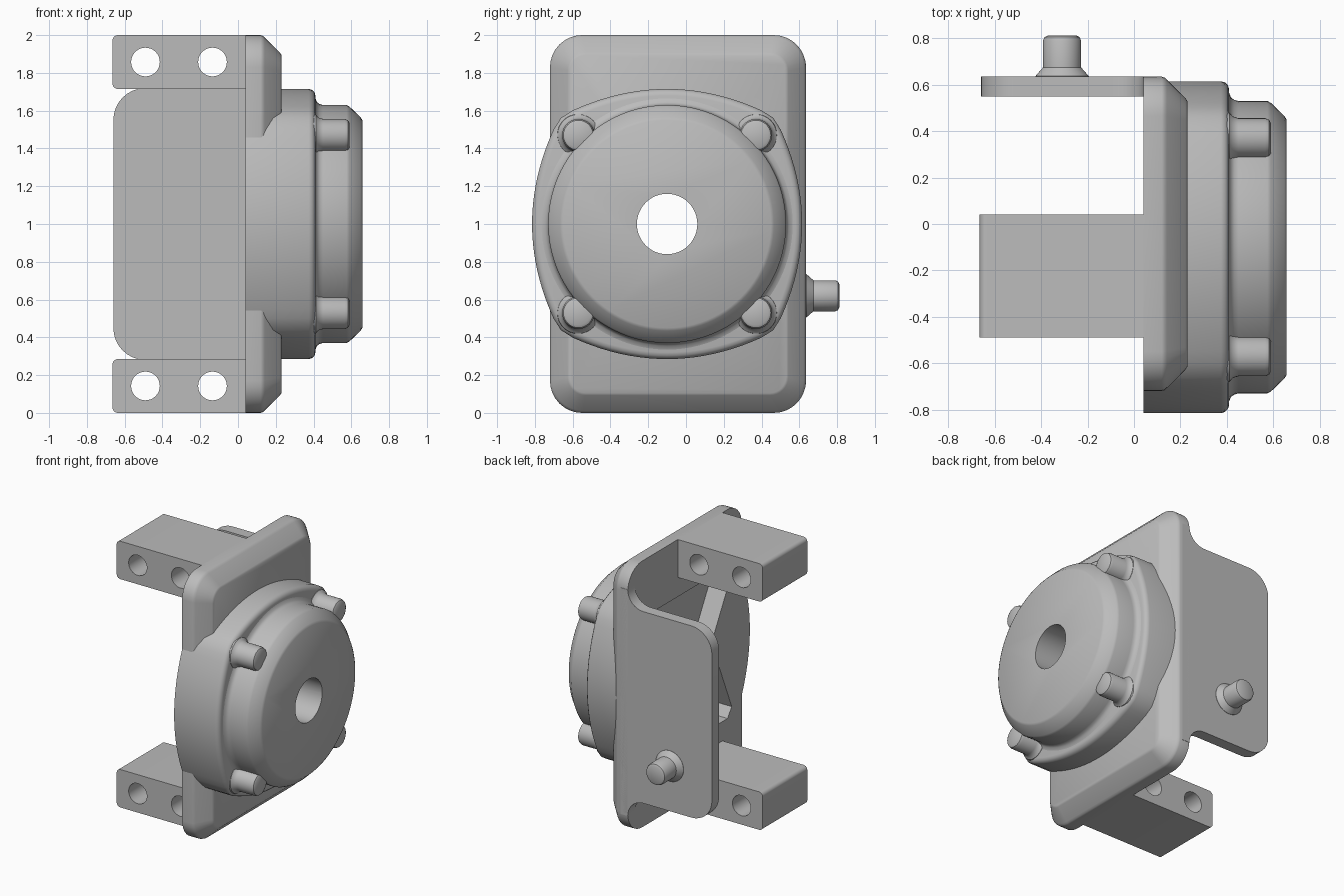
import bpy, bmesh, math
from mathutils import Vector

if "Cube" in bpy.data.objects:
    bpy.data.objects.remove(bpy.data.objects["Cube"])

grey = bpy.data.materials.new("plain grey")
grey.use_nodes = True
COLOUR = (0.5, 0.5, 0.5, 1)
grey.diffuse_color = COLOUR
grey.node_tree.nodes["Principled BSDF"].inputs["Base Color"].default_value = COLOUR

CY, CZ = -0.1, 1.0          # centre line of the housing
BACK = 0.04                 # rear plane of the plate


def loft(name, rings, axis="x"):
    """Skin closed rings given as (position along axis, [2D points]) and cap the ends."""
    place = {"x": lambda d, p: Vector((d, p[0], p[1])),
             "y": lambda d, p: Vector((p[0], d, p[1]))}[axis]
    bm = bmesh.new()
    loops = [[bm.verts.new(place(d, p)) for p in pts] for d, pts in rings]
    n = len(loops[0])
    for a, b in zip(loops, loops[1:]):
        for i in range(n):
            j = (i + 1) % n
            bm.faces.new((a[i], a[j], b[j], b[i]))
    bm.faces.new(loops[0])
    bm.faces.new(loops[-1])
    bmesh.ops.recalc_face_normals(bm, faces=bm.faces)
    mesh = bpy.data.meshes.new(name)
    bm.to_mesh(mesh)
    bm.free()
    obj = bpy.data.objects.new(name, mesh)
    bpy.context.collection.objects.link(obj)
    mesh.materials.append(grey)
    return obj


def arc(cx, cy, r, start, end, steps=8):
    return [(cx + r * math.cos(math.radians(start + (end - start) * i / steps)),
             cy + r * math.sin(math.radians(start + (end - start) * i / steps)))
            for i in range(steps + 1)]


def circle(cx, cy, r, n=48):
    return arc(cx, cy, r, 0, 360 - 360 / n, n - 1)


def rounded_rect(x0, x1, y0, y1, r):
    return (arc(x1 - r, y1 - r, r, 0, 90) + arc(x0 + r, y1 - r, r, 90, 180)
            + arc(x0 + r, y0 + r, r, 180, 270) + arc(x1 - r, y0 + r, r, 270, 360))


def turned(name, cx, cy, profile, axis="x", n=48):
    return loft(name, [(d, circle(cx, cy, r, n)) for d, r in profile], axis)


def cut(obj, cutter):
    mod = obj.modifiers.new("cut", "BOOLEAN")
    mod.operation, mod.solver, mod.object = "DIFFERENCE", "EXACT", cutter
    bpy.context.view_layer.objects.active = obj
    bpy.ops.object.modifier_apply(modifier=mod.name)


# Mounting plate with chamfered front
def plate_ring(i):
    return rounded_rect(-0.72 + i, 0.635 - i, i, 2 - i, 0.17 - 0.8 * i)


plate = loft("mounting_plate", [(x, plate_ring(i)) for x, i in (
    (BACK, 0), (0.12, 0), (0.132, 0.004), (0.142, 0.013),
    (0.222, 0.093), (0.23, 0.105))])


# Housing: square with bowed sides and rounded corners
def housing_ring(inset):
    side = [(u / 20, 0.715 - (u / 20) ** 2 / 2.2) for u in range(-10, 11)]
    side.append((0.562, 0.562))
    scale = 1 - inset / 0.715
    pts = []
    for quarter in range(4):
        for u, v in side:
            for _ in range(quarter):
                u, v = v, -u
            pts.append((CY + u * scale, CZ + v * scale))
    return pts


housing = loft("housing", [(x, housing_ring(i)) for x, i in (
    (BACK, 0), (0.375, 0), (0.392, 0.005), (0.405, 0.018), (0.41, 0.035))])

# Round cover with filleted foot and chamfered rim
cover = turned("round_cover", CY, CZ, (
    (0.39, 0.675), (0.41, 0.665), (0.418, 0.645), (0.432, 0.635), (0.45, 0.63),
    (0.575, 0.63), (0.59, 0.622), (0.648, 0.566), (0.658, 0.55)), n=96)

# Rear pocket with a narrow waist, and centre bore
pocket_half = [(0.5, 0.5), (0.45, 0.57), (-0.45, 0.57), (-0.5, 0.5), (-0.26, 0.07)]
pocket_pts = [(CY + u, CZ + v) for u, v in pocket_half]
pocket_pts += [(CY - u, CZ - v) for u, v in pocket_half]
pocket = loft("pocket_cutter", [(-0.1, pocket_pts), (0.19, pocket_pts)])
bore = turned("bore_cutter", CY, CZ, ((-0.2, 0.16), (0.9, 0.16)))
for part in (plate, housing):
    cut(part, pocket)
for part in (plate, housing, cover):
    cut(part, bore)
cutters = [pocket, bore]

# Four cover bolts
for sy in (-1, 1):
    for sz in (-1, 1):
        turned("cover_bolt", CY + sy * 0.47, CZ + sz * 0.47, (
            (0.39, 0.115), (0.412, 0.11), (0.425, 0.094), (0.45, 0.086),
            (0.565, 0.086), (0.582, 0.079), (0.59, 0.065)), n=32)

# Side flange, with curves blending into the plate edge
top, r = 0.72, 0.13
upper = [(0.1, top + r)] + arc(BACK - r, top + r, r, 0, -90) + arc(-0.49, top - 0.17, 0.17, 90, 180)
outline = [(x, CZ + z) for x, z in upper] + [(x, CZ - z) for x, z in reversed(upper)]
loft("side_flange", [(0.55, outline), (0.635, outline)], "y")

# Pin on the side flange
turned("flange_pin", -0.31, 0.62, (
    (0.62, 0.115), (0.637, 0.115), (0.675, 0.082), (0.79, 0.082),
    (0.805, 0.076), (0.812, 0.062)), "y")

# Two drilled arms
for label, z0 in (("lower", 0), ("upper", 1.715)):
    z1 = z0 + 0.285
    pts = ([(0.08, z0), (0.08, z1)] + arc(-0.635, z1 - 0.03, 0.03, 90, 180)
           + arc(-0.635, z0 + 0.03, 0.03, 180, 270))
    arm = loft(label + "_arm", [(-0.49, pts), (0.04, pts)], "y")
    for x in (-0.49, -0.135):
        drill = turned("drill_cutter", x, z0 + 0.1425, ((-0.8, 0.076), (0.3, 0.076)), "y", 32)
        cut(arm, drill)
        cutters.append(drill)

for c in cutters:
    bpy.data.objects.remove(c)

# Smooth rounded surfaces, keep edges crisp
bpy.ops.object.select_all(action="DESELECT")
for obj in bpy.context.scene.objects:
    if obj.type == "MESH":
        obj.select_set(True)
        bpy.context.view_layer.objects.active = obj
bpy.ops.object.shade_smooth_by_angle(angle=math.radians(35))
